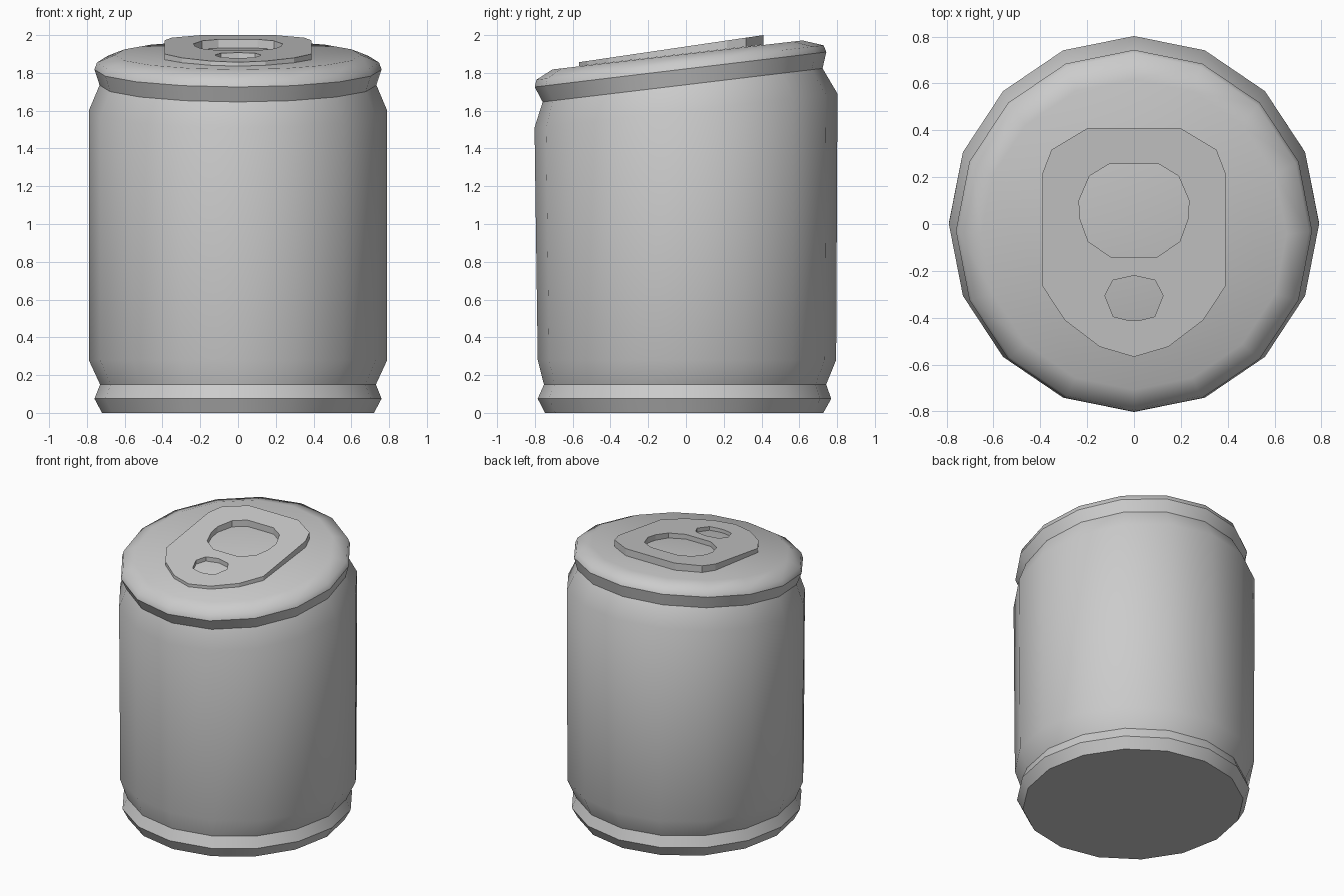
import bpy, bmesh, math

if "Cube" in bpy.data.objects:
    bpy.data.objects.remove(bpy.data.objects["Cube"])

SIDES = 16


def finish(bm, name):
    bmesh.ops.recalc_face_normals(bm, faces=bm.faces)
    me = bpy.data.meshes.new(name)
    bm.to_mesh(me)
    bm.free()
    ob = bpy.data.objects.new(name, me)
    bpy.context.collection.objects.link(ob)
    return ob


def loft(name, rings):
    """Skin elliptical rings (centre y, centre z, rx, ry, slope, crease)."""
    bm = bmesh.new()
    loops = []
    for cy, cz, rx, ry, slope, crease in rings:
        loop = []
        for i in range(SIDES):
            a = 2 * math.pi * i / SIDES
            s = math.sin(a) * ry
            loop.append(bm.verts.new((math.cos(a) * rx, cy + s, cz + slope * s)))
        loops.append(loop)
    for lo, hi in zip(loops, loops[1:]):
        for i in range(SIDES):
            j = (i + 1) % SIDES
            bm.faces.new((lo[i], lo[j], hi[j], hi[i]))
    bm.faces.new(loops[0][::-1])
    bm.faces.new(loops[-1])
    for f in bm.faces:
        f.smooth = True
    for loop, ring in zip(loops, rings):
        if ring[5]:
            for i in range(SIDES):
                bm.edges.get((loop[i], loop[(i + 1) % SIDES])).smooth = False
    return finish(bm, name)


def mirrored(half):
    """Close a right-hand outline by mirroring it across x = 0."""
    return half + [(-x, y) for x, y in reversed(half) if x > 0]


# Can shell: rims, straight wall and tilted lid
loft("can_body", [
    (-0.01, 0.0, 0.72, 0.737, 0, True),
    (-0.008, 0.075, 0.76, 0.777, 0, True),
    (-0.005, 0.15, 0.73, 0.747, 0, True),
    (0.005, 0.28, 0.79, 0.79, 0, False),
    (0.0, 1.60, 0.79, 0.802, 0.112, False),
    (-0.018, 1.735, 0.733, 0.741, 0.12, True),
    (-0.029, 1.818, 0.76, 0.772, 0.12, True),
    (-0.032, 1.855, 0.747, 0.76, 0.12, False),
    (-0.045, 1.895, 0.652, 0.662, 0.116, False),
])

# Pull tab: wedge-shaped plate with a finger hole and a rivet hole
outlines = [
    [(0.197, 0.41), (0.352, 0.317), (0.39, 0.218), (0.39, -0.266),
     (0.296, -0.41), (0.146, -0.524), (0, -0.567)],
    [(0.104, 0.257), (0.19, 0.205), (0.235, 0.10), (0.23, 0.02),
     (0.195, -0.075), (0.10, -0.14)],
    [(0, -0.22), (0.09, -0.24), (0.124, -0.305), (0.088, -0.395), (0.02, -0.412)],
]
bm = bmesh.new()
for half in outlines:
    vs = [bm.verts.new((x, y, 0)) for x, y in mirrored(half)]
    for a, b in zip(vs, vs[1:] + vs[:1]):
        bm.edges.new((a, b))
bmesh.ops.triangle_fill(bm, edges=bm.edges[:], use_beauty=True, normal=(0, 0, 1))
base = set(bm.verts)
bmesh.ops.extrude_face_region(bm, geom=bm.faces[:], use_keep_orig=True)
for v in bm.verts:
    if v in base:
        v.co.z = 1.896 + 0.116 * (v.co.y + 0.045)
    else:
        v.co.z = 2.0 + 0.147 * (v.co.y - 0.41)
finish(bm, "pull_tab")
